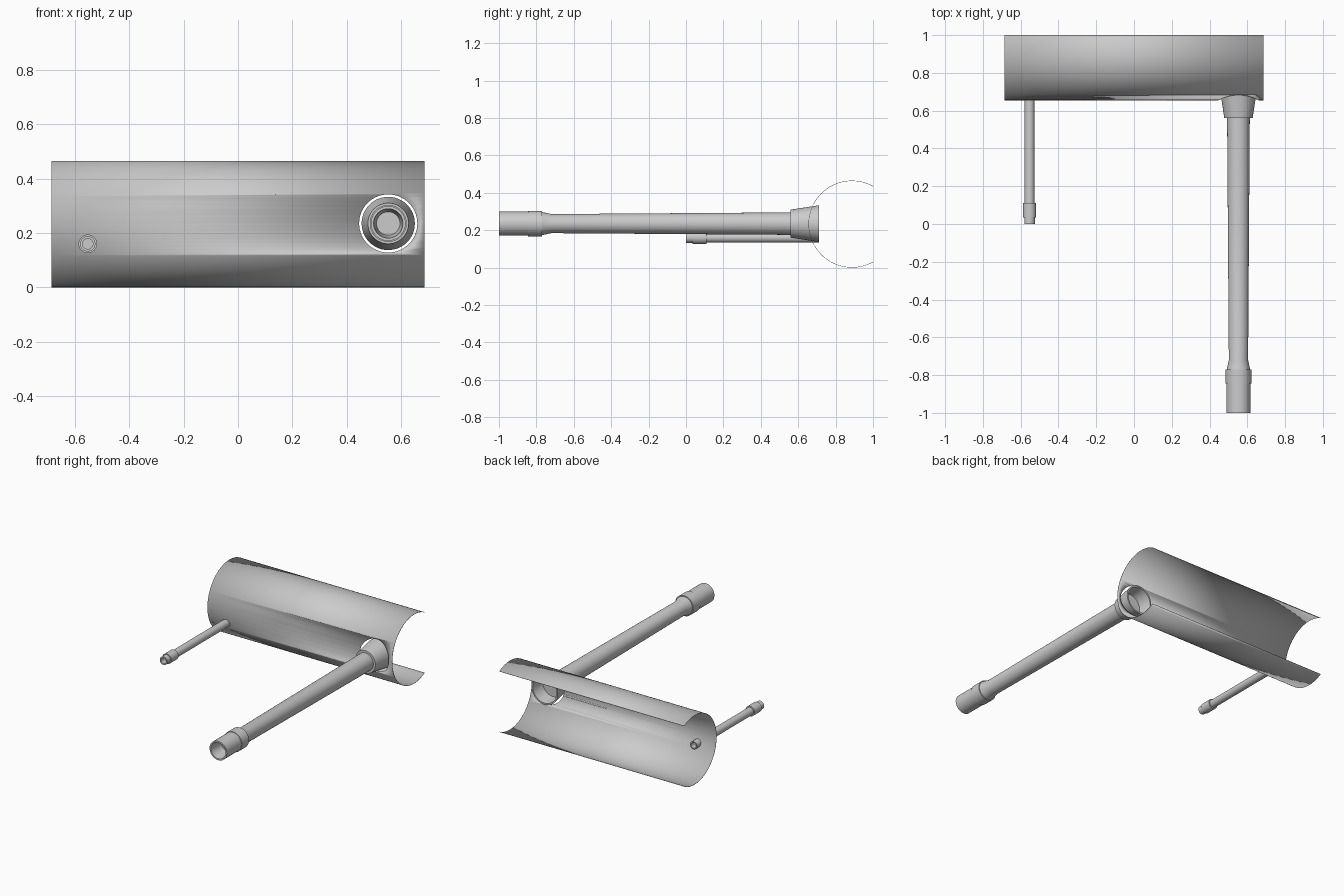
import bpy, bmesh, math

if "Cube" in bpy.data.objects:
    bpy.data.objects.remove(bpy.data.objects["Cube"])

metal = bpy.data.materials.new("light_grey")
metal.diffuse_color = (0.6, 0.6, 0.6, 1)
metal.use_nodes = True
metal.node_tree.nodes["Principled BSDF"].inputs["Base Color"].default_value = metal.diffuse_color


def finish(name, bm):
    me = bpy.data.meshes.new(name)
    bm.to_mesh(me)
    bm.free()
    me.materials.append(metal)
    ob = bpy.data.objects.new(name, me)
    bpy.context.collection.objects.link(ob)
    bpy.ops.object.select_all(action='DESELECT')
    ob.select_set(True)
    bpy.context.view_layer.objects.active = ob
    bpy.ops.object.shade_smooth_by_angle(angle=math.radians(30))
    return ob


def lathe(name, profile, x, z, segs=48):
    """Revolve (y, radius) points around a line parallel to y; radius 0 closes the end."""
    bm = bmesh.new()
    vs = [bm.verts.new((x + r, y, z)) for y, r in profile]
    es = [bm.edges.new(p) for p in zip(vs, vs[1:])]
    bmesh.ops.spin(bm, geom=vs + es, cent=(x, 0, z), axis=(0, 1, 0),
                   angle=math.tau, steps=segs, use_merge=True)
    bmesh.ops.remove_doubles(bm, verts=bm.verts, dist=1e-5)
    bmesh.ops.recalc_face_normals(bm, faces=bm.faces)
    return finish(name, bm)


# Curved shell: circular arc, open at the back
R, CY, CZ, HALF = 0.2325, 0.8875, 0.2325, 0.686
end = math.pi - math.acos(0.1125 / R)
bm = bmesh.new()
rows = []
for i in range(65):
    a = -end + 2 * end * i / 64
    y, z = CY - R * math.cos(a), CZ + R * math.sin(a)
    rows.append([bm.verts.new((x, y, z)) for x in (-HALF, HALF)])
for p, q in zip(rows, rows[1:]):
    bm.faces.new((p[0], p[1], q[1], q[0]))
shell = finish("curved_shell", bm)
sheet = shell.modifiers.new("sheet", 'SOLIDIFY')
sheet.thickness = 0.002
sheet.offset = -1

# Round opening in the shell for the large pipe
PX, PZ = 0.553, 0.235
cutter = lathe("opening_cutter", [(0.5, 0), (0.5, 0.107), (0.8, 0.107), (0.8, 0)], PX, PZ, 64)
cutter.hide_render = True
cut = shell.modifiers.new("opening", 'BOOLEAN')
cut.operation = 'DIFFERENCE'
cut.solver = 'EXACT'
cut.object = cutter
bpy.context.view_layer.objects.active = shell
for m in ("sheet", "opening"):
    bpy.ops.object.modifier_apply(modifier=m)
bpy.data.objects.remove(cutter)

# Large pipe: recessed mouth, band, tapering tube, flared socket
lathe("large_pipe", [
    (-0.90, 0), (-0.90, 0.043), (-1.0, 0.054), (-1.0, 0.064), (-0.845, 0.064),
    (-0.845, 0.068), (-0.77, 0.068), (-0.77, 0.062), (-0.72, 0.051),
    (0.56, 0.060), (0.56, 0.075), (0.71, 0.098), (0.71, 0.088),
    (0.62, 0.078), (0.62, 0)], PX, PZ)

# Small pipe: recessed mouth, band, straight tube
lathe("small_pipe", [
    (0.04, 0), (0.04, 0.019), (0.0, 0.019), (0.0, 0.028), (0.035, 0.028),
    (0.035, 0.034), (0.11, 0.034), (0.11, 0.026), (0.71, 0.026),
    (0.71, 0.019), (0.66, 0.019), (0.66, 0)], -0.553, 0.16, 32)
